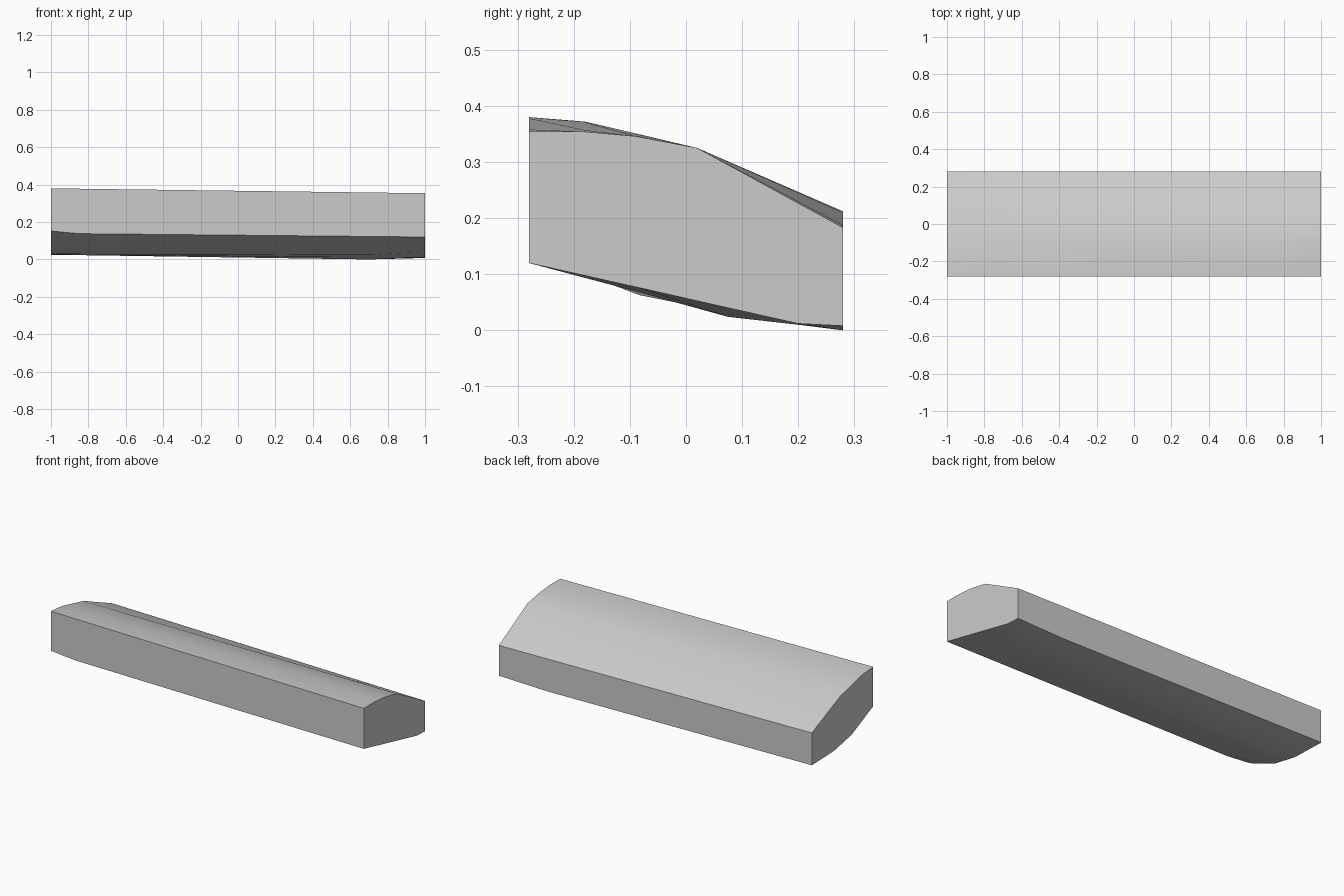
import bpy, bmesh, math

cube = bpy.data.objects.get("Cube")
if cube:
    bpy.data.objects.remove(cube, do_unlink=True)

# Plain grey finish
grey = bpy.data.materials.new("light_grey")
grey.use_nodes = True
colour = (0.6, 0.6, 0.6, 1)
grey.diffuse_color = colour
grey.node_tree.nodes["Principled BSDF"].inputs["Base Color"].default_value = colour

# Depth positions shared by every cross-section, front to back
TOP_Y = (-0.28, -0.18, -0.09, 0.02, 0.28)
BOTTOM_Y = (-0.28, -0.084, 0.075, 0.2, 0.28)

# Crowned top and rounded underside heights at the two ends
TOP_RIGHT = (0.38, 0.372, 0.351, 0.325, 0.212)
TOP_LEFT = (0.354, 0.354, 0.346, 0.325, 0.183)

# Underside heights at stations along the length
UNDERSIDE = {
    -1.0: (0.152, 0.063, 0.031, 0.027, 0.025),
    -0.85: (0.138, 0.069, 0.028, 0.025, 0.023),
    0.7: (0.123, 0.068, 0.024, 0.01, 0.0),
    1.0: (0.12, 0.076, 0.04, 0.012, 0.008),
}


def section(bm, x, underside):
    """One closed ring of vertices across the bar."""
    t = (x + 1) / 2
    top = [a + (b - a) * t for a, b in zip(TOP_RIGHT, TOP_LEFT)]
    ring = list(zip(TOP_Y, top)) + list(zip(BOTTOM_Y, underside))[::-1]
    return [bm.verts.new((x, y, z)) for y, z in ring]


# Loft the bar through its cross-sections and cap both ends
bm = bmesh.new()
rings = [section(bm, x, low) for x, low in UNDERSIDE.items()]
for a, b in zip(rings, rings[1:]):
    for i in range(len(a)):
        j = (i + 1) % len(a)
        bm.faces.new((a[i], a[j], b[j], b[i]))
bm.faces.new(rings[0])
bm.faces.new(rings[-1])
bmesh.ops.recalc_face_normals(bm, faces=bm.faces)

mesh = bpy.data.meshes.new("crowned_bar")
bm.to_mesh(mesh)
bm.free()
mesh.materials.append(grey)
bar = bpy.data.objects.new("crowned_bar", mesh)
bpy.context.collection.objects.link(bar)

# Smooth the crown and underside, keep the outer edges sharp
bpy.context.view_layer.objects.active = bar
bar.select_set(True)
bpy.ops.object.shade_smooth_by_angle(angle=math.radians(30))
